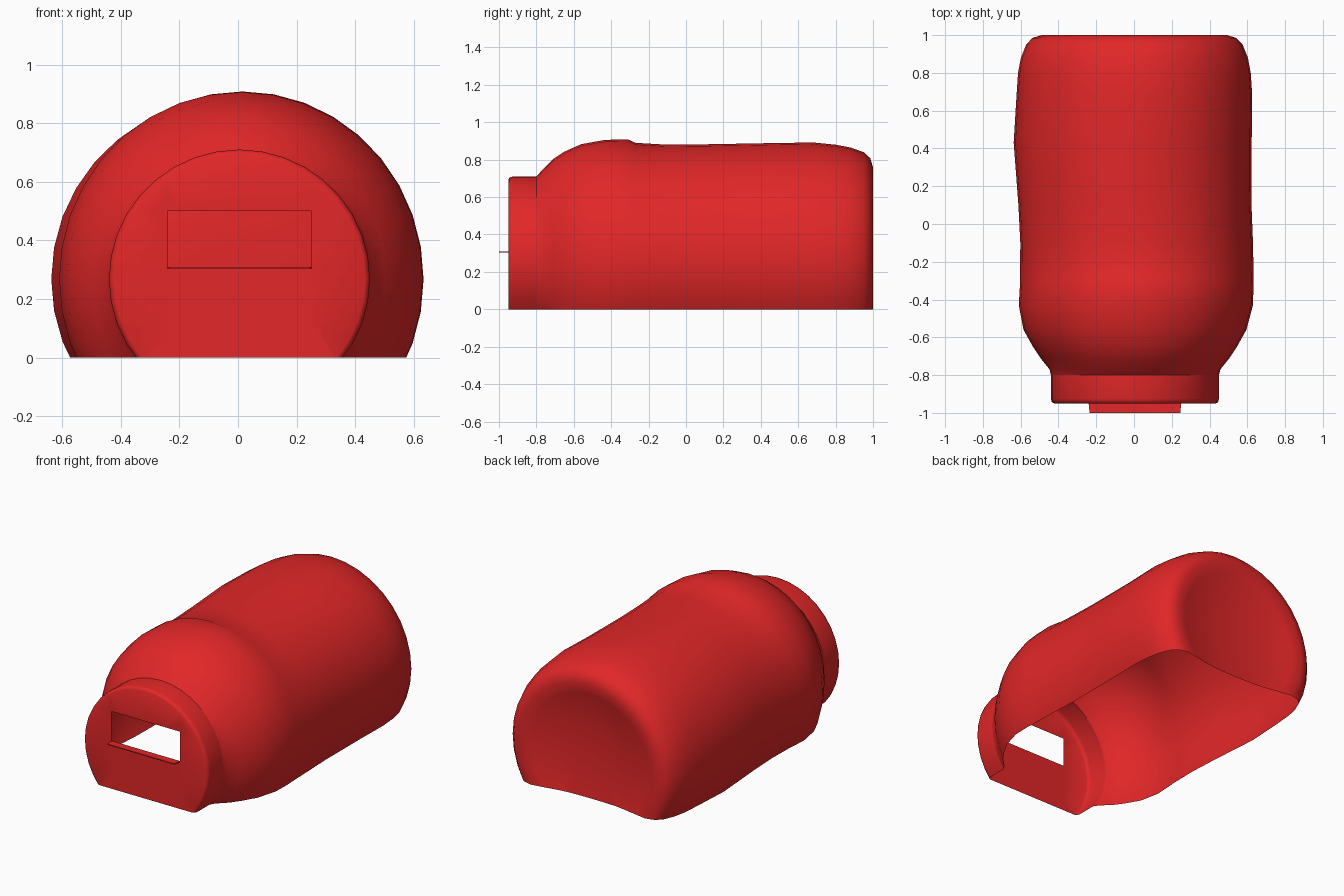
import bpy, bmesh, math
from mathutils import Vector

cube = bpy.data.objects.get("Cube")
if cube:
    bpy.data.objects.remove(cube, do_unlink=True)

# One red plastic for every part
red = bpy.data.materials.new("red_plastic")
red.use_nodes = True
red.diffuse_color = (0.76, 0.02, 0.021, 1)
red.node_tree.nodes["Principled BSDF"].inputs["Base Color"].default_value = red.diffuse_color

AXIS_Z = 0.268
SIDES = 36


def make_object(name, bm, angle):
    mesh = bpy.data.meshes.new(name)
    bm.to_mesh(mesh)
    bm.free()
    mesh.materials.append(red)
    obj = bpy.data.objects.new(name, mesh)
    bpy.context.collection.objects.link(obj)
    bpy.ops.object.select_all(action="DESELECT")
    obj.select_set(True)
    bpy.context.view_layer.objects.active = obj
    bpy.ops.object.shade_smooth_by_angle(angle=math.radians(angle))
    return obj


def cut(bm, faces, point, normal, clear=False):
    geom = set(faces)
    for f in faces:
        geom.update(f.edges)
        geom.update(f.verts)
    bmesh.ops.bisect_plane(bm, geom=list(geom), dist=1e-5, plane_co=point,
                           plane_no=normal, clear_inner=clear)


def shell(rings, cap_y=None):
    """Loft elliptical rings (y, centre x, half width, height above axis); keep z > 0."""
    bm = bmesh.new()
    loops = []
    for y, cx, rx, rz in rings:
        angles = [2 * math.pi * i / SIDES for i in range(SIDES)]
        loops.append([bm.verts.new((cx + rx * math.sin(a), y, AXIS_Z + rz * math.cos(a)))
                      for a in angles])
    for a, b in zip(loops, loops[1:]):
        for i in range(SIDES):
            j = (i + 1) % SIDES
            bm.faces.new((a[i], a[j], b[j], b[i]))
    if cap_y is not None:
        centre = bm.verts.new((0, cap_y, AXIS_Z))
        for i in range(SIDES):
            bm.faces.new((loops[-1][i], loops[-1][(i + 1) % SIDES], centre))
    bmesh.ops.recalc_face_normals(bm, faces=bm.faces)
    cut(bm, bm.faces[:], (0, 0, 0), (0, 0, 1), clear=True)
    return bm


# Jar body: shoulder, slightly uneven wall, rounded rim and hollowed base
body = shell([
    (-0.80, 0.005, 0.445, 0.442), (-0.77, 0.005, 0.452, 0.475),
    (-0.71, 0.005, 0.50, 0.535), (-0.65, 0.005, 0.54, 0.575),
    (-0.56, 0.005, 0.59, 0.615), (-0.43, 0.01, 0.62, 0.638),
    (-0.31, 0.015, 0.618, 0.640), (-0.27, 0.015, 0.618, 0.622),
    (-0.10, 0.014, 0.616, 0.612), (0.10, 0.005, 0.617, 0.614),
    (0.43, -0.007, 0.630, 0.620), (0.68, 0.002, 0.624, 0.624),
    (0.80, 0.002, 0.616, 0.612), (0.88, 0.002, 0.601, 0.597),
    (0.95, 0.002, 0.573, 0.572), (0.985, 0.002, 0.54, 0.54),
    (1.00, 0.002, 0.49, 0.49), (0.985, 0.002, 0.42, 0.42),
    (0.96, 0.002, 0.32, 0.32), (0.945, 0.002, 0.16, 0.16),
], cap_y=0.94)
make_object("jar_body", body, 60)

# Lid with a coin slot cut through its flat face
lid = shell([
    (-0.795, 0.005, 0.445, 0.442), (-0.925, 0.005, 0.445, 0.442),
    (-0.943, 0.005, 0.440, 0.437), (-0.95, 0.005, 0.428, 0.425),
], cap_y=-0.95)
LEFT, RIGHT, LOW, HIGH = 0.25, -0.24, 0.31, 0.50


def lid_face():
    return [f for f in lid.faces if all(v.co.y < -0.949 for v in f.verts)]


for x in (LEFT, RIGHT):
    cut(lid, lid_face(), (x, 0, 0), (1, 0, 0))
for z in (LOW, HIGH):
    cut(lid, lid_face(), (0, 0, z), (0, 0, 1))
slot = []
for f in lid_face():
    c = f.calc_center_median()
    if RIGHT < c.x < LEFT and LOW < c.z < HIGH:
        slot.append(f)
bmesh.ops.delete(lid, geom=slot, context="FACES")
make_object("lid", lid, 50)

# Thin lip sticking out under the slot
lip = bmesh.new()
bmesh.ops.create_cube(lip, size=1)
for v in lip.verts:
    v.co = Vector(((LEFT + RIGHT) / 2 + v.co.x * (LEFT - RIGHT),
                   -0.975 + v.co.y * 0.05, LOW - 0.003 + v.co.z * 0.006))
    if v.co.y < -0.99:
        v.co.x *= 0.98
make_object("slot_lip", lip, 30)
